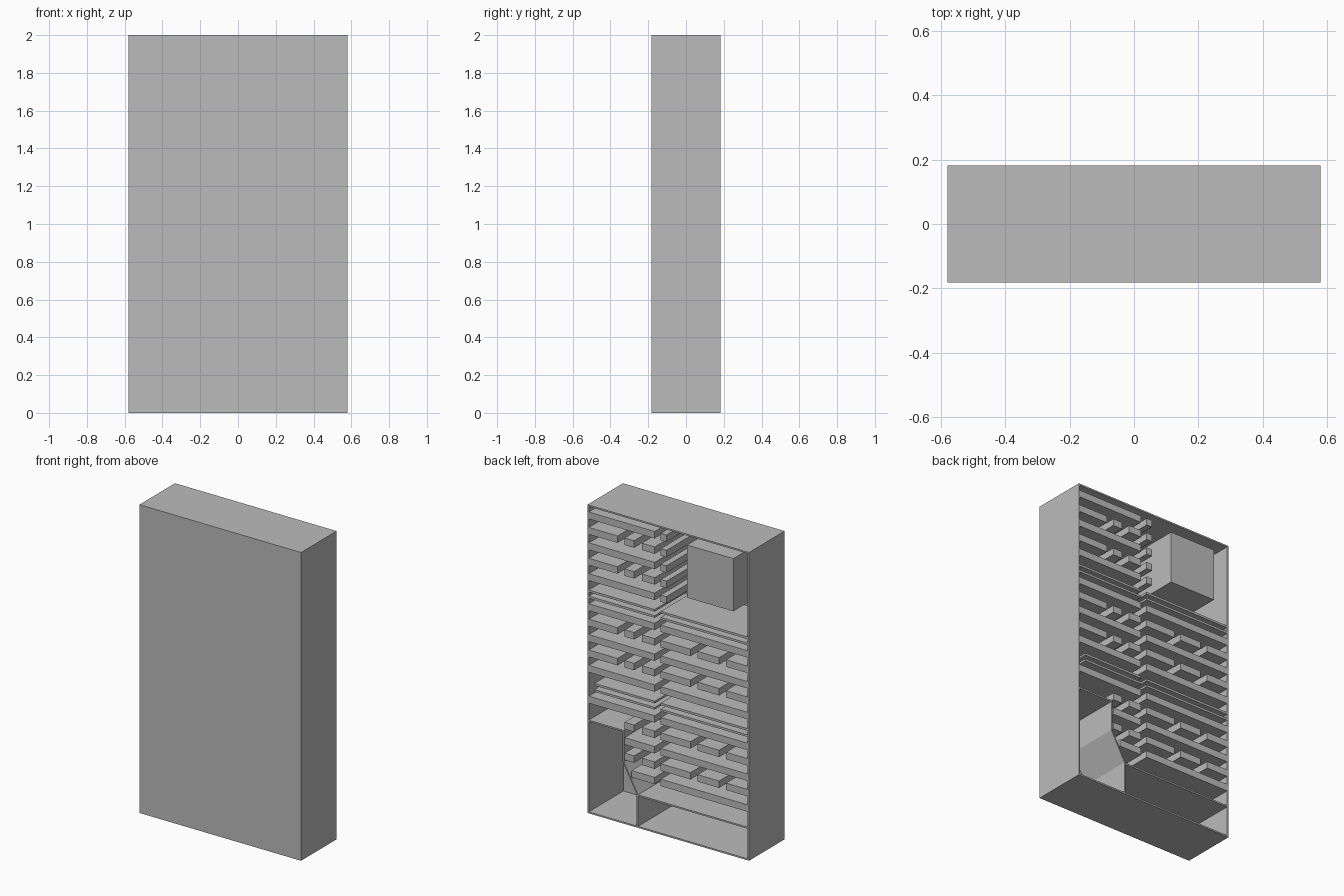
import bpy, bmesh

old = bpy.data.objects.get("Cube")
if old:
    bpy.data.objects.remove(old, do_unlink=True)

W, D, H = 1.16, 0.364, 2.0   # overall width, depth, height
T = 0.01                     # sheet thickness
RIB = 0.045                  # shelf thickness
PITCH = 0.1                  # shelf spacing
LEFT_END, RIGHT_START = 0.483, 0.526   # vertical slot between the columns

grey = bpy.data.materials.new("light_grey")
grey.use_nodes = True
colour = (0.5, 0.5, 0.5, 1)
grey.diffuse_color = colour
grey.node_tree.nodes["Principled BSDF"].inputs["Base Color"].default_value = colour


def finish(name, bm):
    bmesh.ops.recalc_face_normals(bm, faces=bm.faces)
    mesh = bpy.data.meshes.new(name)
    bm.to_mesh(mesh)
    bm.free()
    mesh.materials.append(grey)
    obj = bpy.data.objects.new(name, mesh)
    bpy.context.collection.objects.link(obj)


def prism(bm, outline):
    """Extrude an outline of (distance from left side, height) through the depth."""
    front = [bm.verts.new((W / 2 - s, T - D / 2, z)) for s, z in outline]
    back = [bm.verts.new((W / 2 - s, D / 2, z)) for s, z in outline]
    bm.faces.new(front)
    bm.faces.new(back[::-1])
    n = len(outline)
    for i in range(n):
        j = (i + 1) % n
        bm.faces.new((front[i], back[i], back[j], front[j]))


def bars(name, items):
    """One object of straight bars given as (start, end, bottom, thickness)."""
    bm = bmesh.new()
    for a, b, z, t in items:
        prism(bm, [(a, z), (b, z), (b, z + t), (a, z + t)])
    finish(name, bm)


# Outer case, open at the back
bars("case_sides", [(0, T, 0, H), (W - T, W, 0, H),
                    (T, W - T, 0, T), (T, W - T, H - T, T)])
bm = bmesh.new()
bmesh.ops.create_cube(bm, size=1)
bmesh.ops.scale(bm, vec=(W, T, H), verts=bm.verts)
bmesh.ops.translate(bm, vec=(0, (T - D) / 2, H / 2), verts=bm.verts)
finish("front_panel", bm)

# Spans of the solid and the slotted shelves in each column
left_full = [(T, LEFT_END)]
left_slotted = [(T, 0.216), (0.267, 0.335), (0.39, LEFT_END)]
right_full = [(RIGHT_START, W - T)]
right_slotted = [(RIGHT_START, 0.74), (0.79, 0.945), (0.995, W - T)]
stub = [(RIGHT_START, 0.567)]


def bank(name, top, rows):
    """Stack of shelves going down from the given height."""
    bars(name, [(a, b, top - i * PITCH, RIB)
                for i, row in enumerate(rows) for a, b in row])


alternating_left = [left_full, left_slotted, left_full, left_slotted, left_full]
alternating_right = [right_full, right_slotted, right_full, right_slotted, right_full]
bank("upper_left_shelves", 1.91, alternating_left)
bank("upper_stub_shelves", 1.91, [stub] * 5)
bank("middle_left_shelves", 1.315, alternating_left)
bank("middle_right_shelves", 1.315, alternating_right)
bank("lower_right_shelves", 0.715, alternating_right)
bank("lower_left_shelves", 0.715,
     [left_full, left_slotted[1:], [(0.267, LEFT_END)],
      left_slotted[1:], [(0.317, LEFT_END)]])

# Thin divider plates between the banks
bars("divider_plates",
     [(a, b, z, 0.014) for z in (1.435, 1.395, 0.84, 0.8)
      for a, b in ((T if z > 1 else 0.05, LEFT_END), right_full[0])])

# Solid block in the upper right compartment
bars("compartment_block", [(0.715, 1.047, 1.588, 0.342)])

# Lower compartments: bent wall, ceiling on the left, ceiling on the right
path = [(0.252, 0.605), (0.252, 0.4), (0.353, 0.215), (0.353, T)]
bm = bmesh.new()
prism(bm, path + [(s + T, z) for s, z in reversed(path)])
finish("bent_wall", bm)
bars("lower_ceilings", [(T, 0.262, 0.595, T), (0.353, W - T, 0.205, T)])
